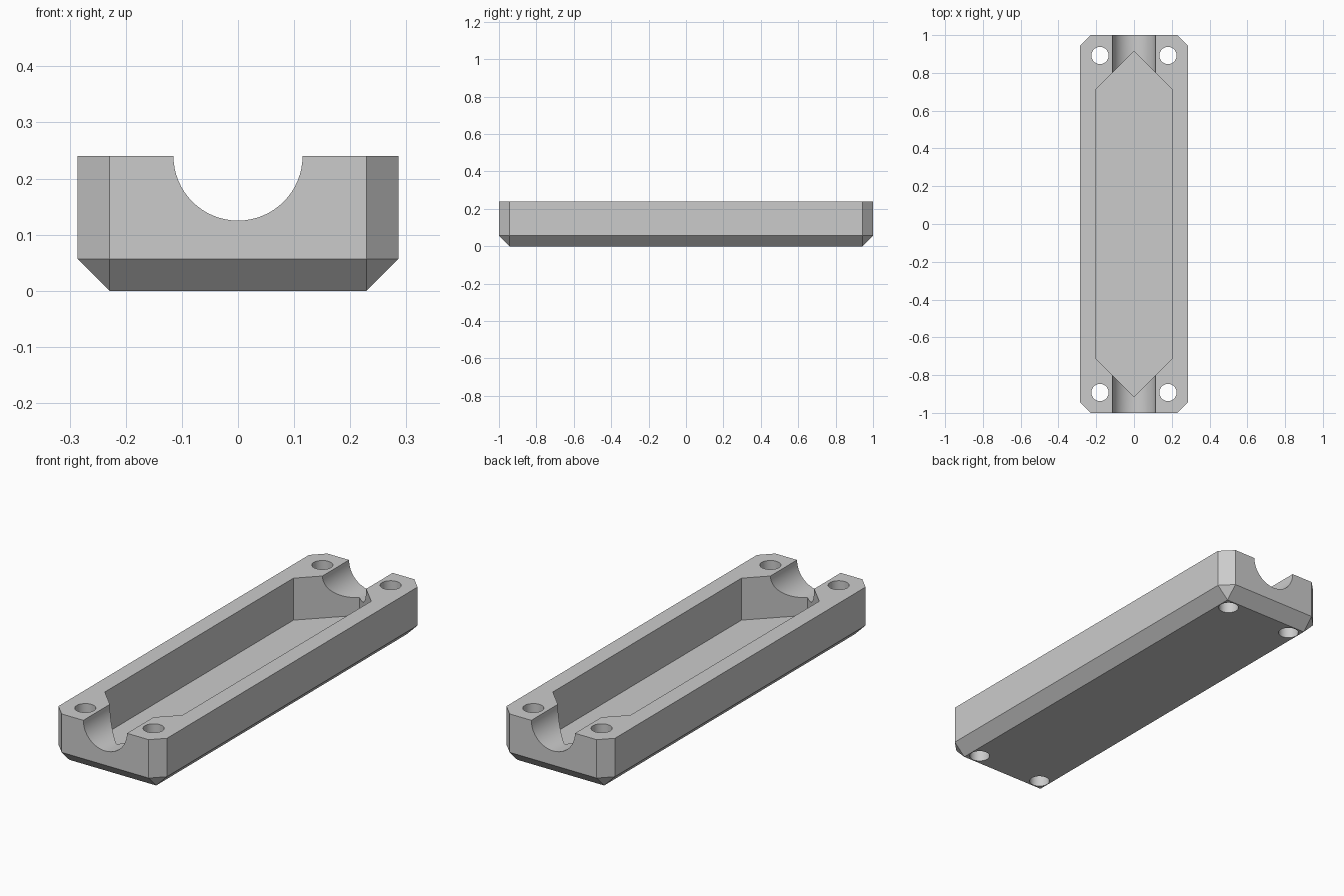
import bpy, bmesh, math
from mathutils import Matrix, Vector

default = bpy.data.objects.get("Cube")
if default:
    bpy.data.objects.remove(default, do_unlink=True)

HALF_W, HALF_L, HEIGHT, CHAMFER = 0.286, 1.0, 0.24, 0.057
BORE_R, HOLE_R = 0.115, 0.0455
POCKET_W, POCKET_SHOULDER, POCKET_TIP, FLOOR = 0.205, 0.71, 0.915, 0.04

grey = bpy.data.materials.new("light grey plastic")
grey.use_nodes = True
colour = (0.6, 0.6, 0.6, 1)
grey.diffuse_color = colour
grey.node_tree.nodes["Principled BSDF"].inputs["Base Color"].default_value = colour


def to_object(name, bm):
    bmesh.ops.recalc_face_normals(bm, faces=bm.faces)
    mesh = bpy.data.meshes.new(name)
    bm.to_mesh(mesh)
    bm.free()
    mesh.materials.append(grey)
    obj = bpy.data.objects.new(name, mesh)
    bpy.context.collection.objects.link(obj)
    return obj


def prism(name, outline, bottom, top):
    bm = bmesh.new()
    face = bm.faces.new([bm.verts.new((x, y, bottom)) for x, y in outline])
    side = bmesh.ops.extrude_face_region(bm, geom=[face])["geom"]
    verts = [v for v in side if isinstance(v, bmesh.types.BMVert)]
    bmesh.ops.translate(bm, verts=verts, vec=(0, 0, top - bottom))
    return to_object(name, bm)


def rod(name, radius, length, centre, turn=Matrix()):
    bm = bmesh.new()
    bmesh.ops.create_cone(bm, cap_ends=True, segments=64, radius1=radius, radius2=radius,
                          depth=length, matrix=Matrix.Translation(Vector(centre)) @ turn)
    return to_object(name, bm)


def cut(target, cutter):
    cutter.hide_render = True
    mod = target.modifiers.new("cut", 'BOOLEAN')
    mod.operation, mod.solver, mod.object = 'DIFFERENCE', 'EXACT', cutter
    bpy.context.view_layer.objects.active = target
    bpy.ops.object.modifier_apply(modifier=mod.name)
    bpy.data.objects.remove(cutter, do_unlink=True)


# Tray body: a block with its upright corners and bottom edges chamfered
bm = bmesh.new()
bmesh.ops.create_cube(bm, size=1, matrix=Matrix.Translation((0, 0, HEIGHT / 2))
                      @ Matrix.Diagonal((2 * HALF_W, 2 * HALF_L, HEIGHT, 1)))
edges = [e for e in bm.edges if min(v.co.z for v in e.verts) < 0.01]
bmesh.ops.bevel(bm, geom=edges, offset=CHAMFER, offset_type='OFFSET',
                segments=1, profile=0.5, affect='EDGES')
body = to_object("tray_body", bm)

# Pointed pocket
cut(body, prism("pocket_cutter", [
    (POCKET_W, -POCKET_SHOULDER), (POCKET_W, POCKET_SHOULDER), (0, POCKET_TIP),
    (-POCKET_W, POCKET_SHOULDER), (-POCKET_W, -POCKET_SHOULDER), (0, -POCKET_TIP)],
    FLOOR, HEIGHT + 0.1))

# Half-round channel through both ends
cut(body, rod("channel_cutter", BORE_R, 2.4, (0, 0, HEIGHT),
              Matrix.Rotation(math.pi / 2, 4, 'X')))

# Four screw holes
for sx in (-1, 1):
    for sy in (-1, 1):
        cut(body, rod("hole_cutter", HOLE_R, 1, (sx * 0.18, sy * 0.892, HEIGHT / 2)))

bpy.ops.object.select_all(action='DESELECT')
body.select_set(True)
bpy.context.view_layer.objects.active = body
bpy.ops.object.shade_smooth_by_angle(angle=math.radians(20))
